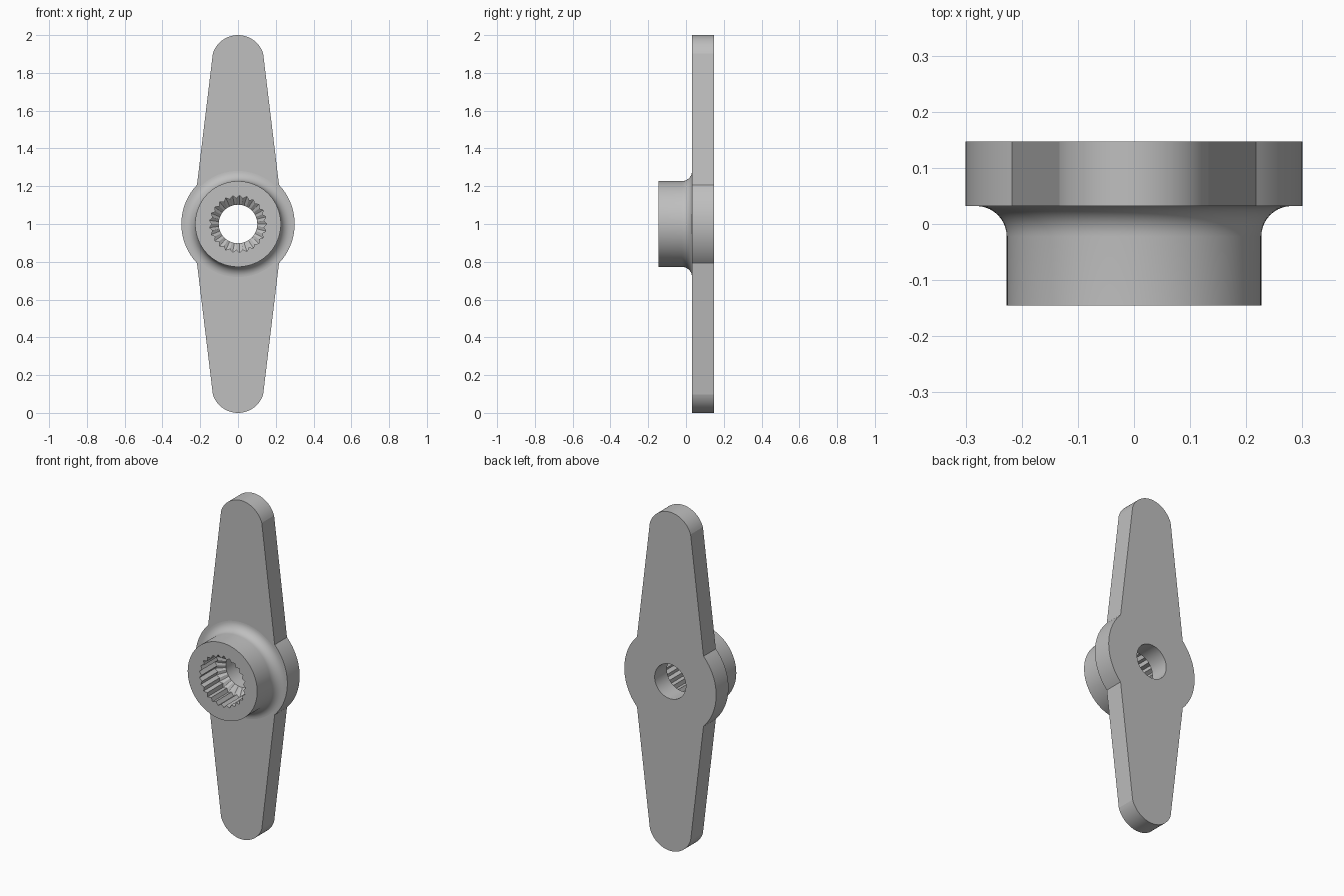
import bpy, bmesh
from math import sin, cos, pi, asin, radians

cube = bpy.data.objects.get("Cube")
if cube:
    bpy.data.objects.remove(cube, do_unlink=True)

FRONT, FACE, BACK = -0.145, 0.032, 0.147    # hub end, plate front, plate back
BORE, HUB, DISK, FILLET = 0.102, 0.227, 0.30, 0.054
ROOT, TIP, TEETH = 0.152, 0.136, 25
SEG = TEETH * 4

grey = bpy.data.materials.new("plain grey")
grey.use_nodes = True
grey.diffuse_color = (0.52, 0.52, 0.52, 1)
grey.node_tree.nodes["Principled BSDF"].inputs["Base Color"].default_value = grey.diffuse_color


def finish(bm, name, angle):
    bmesh.ops.recalc_face_normals(bm, faces=bm.faces)
    mesh = bpy.data.meshes.new(name)
    bm.to_mesh(mesh)
    bm.free()
    mesh.materials.append(grey)
    obj = bpy.data.objects.new(name, mesh)
    bpy.context.collection.objects.link(obj)
    bpy.ops.object.select_all(action="DESELECT")
    obj.select_set(True)
    bpy.context.view_layer.objects.active = obj
    bpy.ops.object.shade_smooth_by_angle(angle=radians(angle))


def arc(cz, radius, start, end, steps=32):
    angles = [start + (end - start) * i / steps for i in range(steps + 1)]
    return [(radius * cos(a), cz + radius * sin(a)) for a in angles]


def add_loop(bm, points, y):
    verts = [bm.verts.new((x, y, z + 1)) for x, z in points]
    return verts, [bm.edges.new((v, verts[i - 1])) for i, v in enumerate(verts)]


# Two-armed plate: rounded tip and disk side, repeated by a half turn
tip_half = asin(0.133 / 0.14)
waist = asin(0.207 / DISK)
half = arc(0.86, 0.14, pi / 2 - tip_half, pi / 2 + tip_half)
half += arc(0, DISK, pi - waist, pi + waist)
outline = half + [(-x, -z) for x, z in half]
hole = arc(0, BORE, 0, 2 * pi, SEG)[:-1]

bm = bmesh.new()
edges = add_loop(bm, outline, FACE)[1] + add_loop(bm, hole, FACE)[1]
bmesh.ops.triangle_fill(bm, edges=edges, use_beauty=True)
back = bmesh.ops.extrude_face_region(bm, geom=bm.faces[:])
moved = [g for g in back["geom"] if isinstance(g, bmesh.types.BMVert)]
bmesh.ops.translate(bm, verts=moved, vec=(0, BACK - FACE, 0))
finish(bm, "arm_plate", 8)


# Hub: filleted collar outside, toothed socket and conical floor inside
def ring(radius):
    return [(radius * cos(2 * pi * i / SEG), radius * sin(2 * pi * i / SEG)) for i in range(SEG)]


mid = (ROOT + TIP) / 2
tooth = [ROOT, mid, TIP, mid]
toothed = [(tooth[i % 4] * cos(2 * pi * i / SEG), tooth[i % 4] * sin(2 * pi * i / SEG))
           for i in range(SEG)]

sections = []
for i in range(11):
    a = pi / 2 * i / 10
    sections.append((ring(HUB + FILLET * (1 - sin(a))), FACE - FILLET * (1 - cos(a))))
sections += [(ring(HUB), FRONT), (toothed, FRONT), (toothed, 0.0), (ring(BORE), FACE)]

bm = bmesh.new()
loops = [add_loop(bm, points, y)[0] for points, y in sections]
for k, b in enumerate(loops):
    a = loops[k - 1]
    for i in range(SEG):
        bm.faces.new((a[i - 1], a[i], b[i], b[i - 1]))
finish(bm, "splined_hub", 25)
